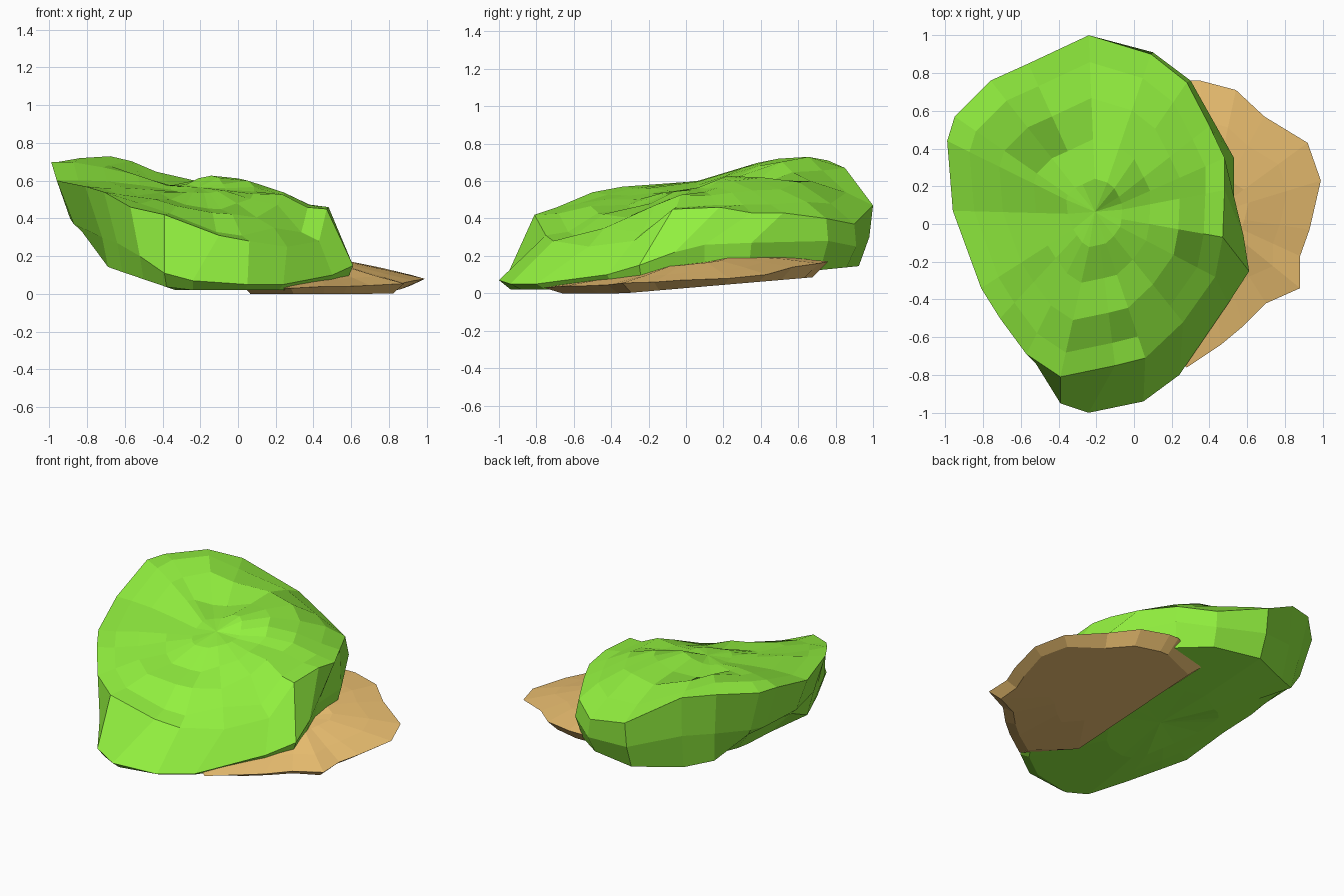
import bpy, bmesh

if "Cube" in bpy.data.objects:
    bpy.data.objects.remove(bpy.data.objects["Cube"])

def make_object(name, rings, color):
    """Skin a stack of equal-length rings and close both ends with a fan."""
    bm = bmesh.new()
    loops = [[bm.verts.new(p) for p in ring] for ring in rings]
    n = len(rings[0])
    for a, b in zip(loops, loops[1:]):
        for i in range(n):
            j = (i + 1) % n
            bm.faces.new((a[i], a[j], b[j], b[i]))
    caps = [bm.faces.new(loops[0]), bm.faces.new(loops[-1])]
    bmesh.ops.poke(bm, faces=caps)
    bmesh.ops.recalc_face_normals(bm, faces=bm.faces)
    mesh = bpy.data.meshes.new(name)
    bm.to_mesh(mesh)
    bm.free()
    obj = bpy.data.objects.new(name, mesh)
    bpy.context.collection.objects.link(obj)
    mat = bpy.data.materials.new(name + "_color")
    mat.diffuse_color = color
    mat.use_nodes = True
    mat.node_tree.nodes["Principled BSDF"].inputs["Base Color"].default_value = mat.diffuse_color
    mesh.materials.append(mat)
    return obj

def shrink(p, center, f):
    return (center[0] + (p[0] - center[0]) * f, center[1] + (p[1] - center[1]) * f)

# Grassy mound: upper rim and lower belt, counter-clockwise from the front
rim = [(-.39, -.81, .42), (-.10, -.75, .31), (.06, -.71, .28), (.26, -.52, .25),
       (.43, -.28, .28), (.47, -.07, .45), (.48, .18, .46), (.48, .35, .43),
       (.40, .52, .43), (.28, .75, .40), (.09, .90, .37), (-.24, 1.0, .47),
       (-.56, .85, .67), (-.76, .76, .71), (-.95, .57, .70), (-.99, .44, .70),
       (-.96, .07, .60), (-.81, -.34, .57), (-.71, -.50, .54), (-.57, -.69, .46)]
belt = [(-.39, -.95, .11), (-.24, -1.0, .07), (.05, -.94, .05), (.24, -.80, .05),
        (.50, -.42, .10), (.61, -.25, .15), (.58, -.06, .22), (.53, .10, .26),
        (.53, .35, .27), (.30, .76, .28), (.10, .91, .25), (-.24, .98, .30),
        (-.55, .83, .40), (-.72, .72, .42), (-.87, .55, .42), (-.89, .42, .40),
        (-.87, .06, .37), (-.72, -.34, .30), (-.64, -.50, .27), (-.52, -.74, .20)]
# Heights of bumps and hollows inside the rim
bumps = [(-.10, .30, .64), (.06, .35, .61), (-.37, .30, .57), (-.72, .55, .76),
         (-.66, .30, .67), (-.30, -.10, .54), (-.10, -.40, .43), (-.30, -.40, .47),
         (.22, 0, .53), (.25, .30, .54), (.02, .57, .60), (-.10, .80, .59),
         (-.42, .70, .65), (-.60, -.10, .57), (.10, -.20, .48), (.15, -.38, .38),
         (-.55, -.40, .52), (-.05, 0, .55), (.20, .55, .52)]

def top_height(x, y):
    w = [(((x - p[0]) ** 2 + (y - p[1]) ** 2 + .006) ** -2, p[2]) for p in rim + bumps]
    return sum(a * z for a, z in w) / sum(a for a, z in w)

def base_height(x, y):
    return (.02 + max(0, -.33 - x) * .34 + max(0, -.70 - x) * .9
            + max(0, y + .33) * (.1 if x > -.3 else .07))

C = (-.2, .05)
rings = []
for f in (.4, .7, .94):
    pts = [shrink(p, C, f) for p in belt]
    rings.append([(x, y, base_height(x, y)) for x, y in pts])
rings += [belt, rim]
for f in (.85, .65, .42, .2):
    pts = [shrink(p, C, f) for p in rim]
    rings.append([(x, y, top_height(x, y)) for x, y in pts])
make_object("grassy_mound", rings, (.29, .88, .05, 1))

# Dirt ledge: thin wedge under the right side
edge = [(.02, -.52, .05), (.28, -.76, .03), (.46, -.64, .04), (.58, -.54, .04),
        (.70, -.42, .045), (.88, -.34, .055), (.88, -.17, .06), (.93, -.03, .07),
        (.99, .23, .08), (.92, .43, .10), (.69, .57, .14), (.54, .71, .16),
        (.35, .76, .17), (.28, .76, .17), (.0, .65, .12)]
D = (.4, .05)

def ledge_top(p, f):
    x, y = shrink(p, D, f)
    return (x, y, p[2] * f + (1 - f) * (.20 + .08 * y))

def ledge_bottom(p, f):
    x, y = shrink(p, D, f)
    return (x, y, max(0, y + .33) * .085)

ledge = [[ledge_bottom(p, f) for p in edge] for f in (.4, .88)]
ledge += [edge] + [[ledge_top(p, f) for p in edge] for f in (.7, .35)]
make_object("dirt_ledge", ledge, (.86, .54, .17, 1))
